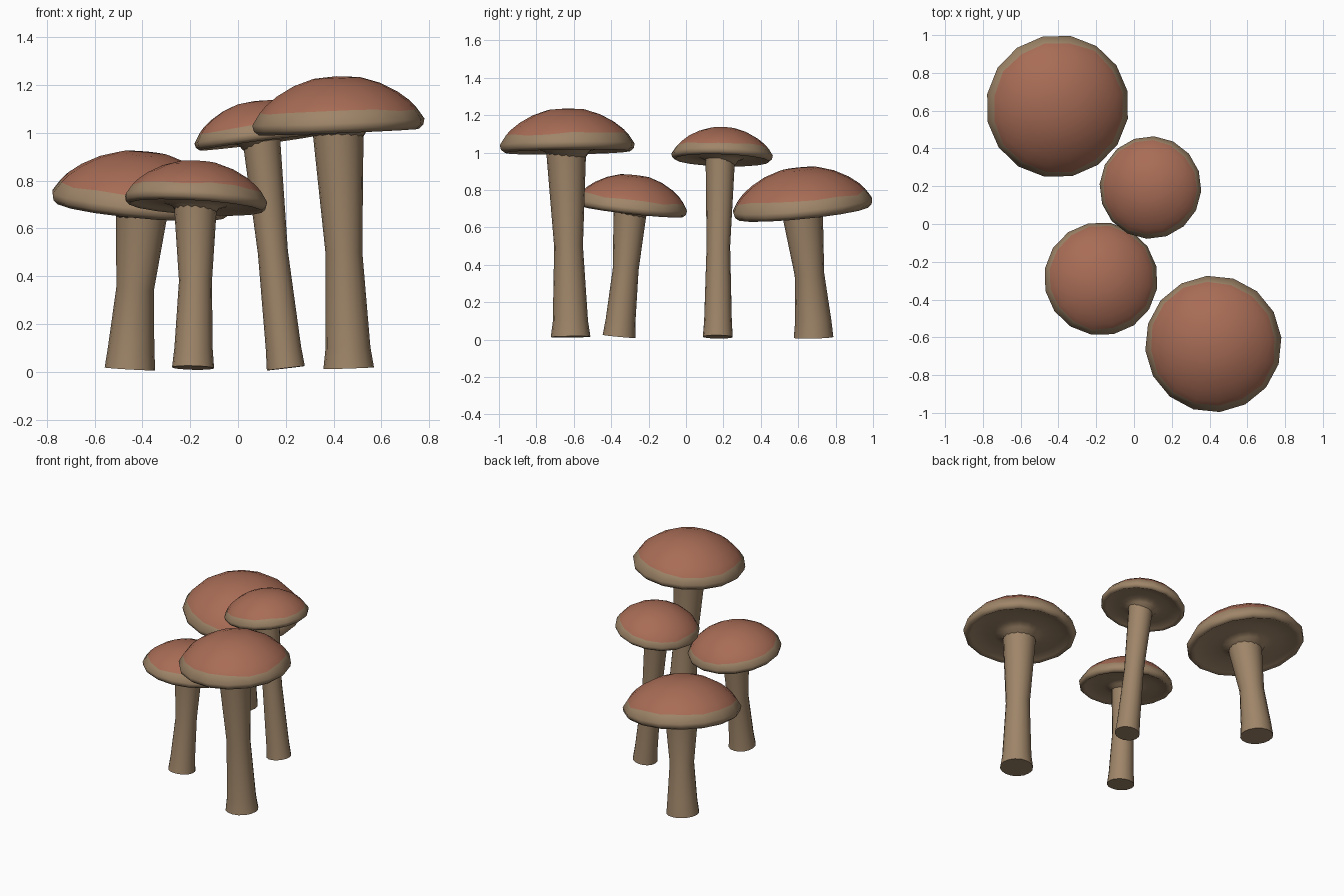
import bpy, bmesh, math, random
from mathutils import Vector

if "Cube" in bpy.data.objects:
    bpy.data.objects.remove(bpy.data.objects["Cube"])

random.seed(4)
SIDES = 16


def material(name, rgb):
    m = bpy.data.materials.new(name)
    m.diffuse_color = (*rgb, 1)
    m.use_nodes = True
    m.node_tree.nodes["Principled BSDF"].inputs["Base Color"].default_value = m.diffuse_color
    return m


RED = material("brick red", (0.39, 0.15, 0.092))
TAN = material("tan", (0.345, 0.235, 0.14))

# Cap profile from crown to gills as (radius, height), in units of the cap radius
CAP = [(0.27, 0.51), (0.5, 0.435), (0.7, 0.325), (0.84, 0.215), (0.92, 0.125),
       (1.0, 0.0), (0.985, -0.07), (0.93, -0.115), (0.87, -0.085),
       (0.65, -0.06), (0.45, -0.07), (0.33, -0.11), (0.27, -0.2)]
CROWN = 0.53
EDGE = 4          # profile point where the red skin ends


def finish(bm, name, mats, angle):
    bmesh.ops.recalc_face_normals(bm, faces=bm.faces)
    me = bpy.data.meshes.new(name)
    bm.to_mesh(me)
    bm.free()
    ob = bpy.data.objects.new(name, me)
    bpy.context.collection.objects.link(ob)
    for m in mats:
        me.materials.append(m)
    bpy.ops.object.select_all(action='DESELECT')
    ob.select_set(True)
    bpy.context.view_layer.objects.active = ob
    bpy.ops.object.shade_smooth_by_angle(angle=math.radians(angle))
    return ob


def bridge(bm, a, b, mat=0):
    for i in range(len(a)):
        j = (i + 1) % len(a)
        bm.faces.new((a[i], a[j], b[j], b[i])).material_index = mat


def make_cap(name, centre, radius, slope_x, slope_y):
    up = Vector((-slope_x, -slope_y, 1)).normalized()
    turn = Vector((0, 0, 1)).rotation_difference(up)
    phase = random.uniform(0, 0.4)
    bm = bmesh.new()

    def vert(x, y, z):
        return bm.verts.new(Vector(centre) + turn @ (Vector((x, y, z)) * radius))

    rings = []
    for k, (r, z) in enumerate(CAP):
        ring = []
        for i in range(SIDES):
            a = phase + 2 * math.pi * i / SIDES
            # wavy border between the red skin and the tan rim
            s = random.uniform(-0.025, 0.02) if k == EDGE else 0
            rr = r + s * 0.8
            ring.append(vert(rr * math.cos(a), rr * math.sin(a), z - s))
        rings.append(ring)
    top = vert(0, 0, CROWN)
    for i in range(SIDES):
        bm.faces.new((top, rings[0][i], rings[0][(i + 1) % SIDES]))
    for k in range(len(rings) - 1):
        bridge(bm, rings[k], rings[k + 1], 0 if k < EDGE else 1)
    bm.faces.new(rings[-1]).material_index = 1
    finish(bm, name, (RED, TAN), 75)


def make_stem(name, path):
    """path: (x, y, z, radius) from the foot upwards."""
    bm = bmesh.new()
    pts = [Vector(p[:3]) for p in path]
    rings = []
    for k, p in enumerate(pts):
        axis = pts[min(k + 1, len(pts) - 1)] - pts[max(k - 1, 0)]
        turn = Vector((0, 0, 1)).rotation_difference(axis.normalized())
        rings.append([bm.verts.new(p + turn @ Vector((
            path[k][3] * math.cos(2 * math.pi * i / SIDES),
            path[k][3] * math.sin(2 * math.pi * i / SIDES), 0)))
            for i in range(SIDES)])
    for a, b in zip(rings, rings[1:]):
        bridge(bm, a, b)
    bm.faces.new(rings[0])
    bm.faces.new(rings[-1])
    finish(bm, name, (TAN,), 50)


# name, cap centre, cap radius, cap slope in x and y, stem path
MUSHROOMS = [
    ("tall", (0.42, -0.635, 1.045), 0.362, 0.04, 0.015,
     [(0.463, -0.617, 0.015, 0.106), (0.46, -0.618, 0.10, 0.094),
      (0.443, -0.628, 0.50, 0.077), (0.42, -0.64, 0.98, 0.105),
      (0.42, -0.64, 1.07, 0.115)]),
    ("slim", (0.087, 0.193, 0.99), 0.272, 0.13, -0.03,
     [(0.20, 0.17, 0.015, 0.08), (0.19, 0.171, 0.10, 0.074),
      (0.146, 0.173, 0.50, 0.063), (0.10, 0.183, 0.95, 0.078),
      (0.095, 0.185, 1.01, 0.085)]),
    ("short", (-0.175, -0.29, 0.722), 0.302, -0.06, -0.11,
     [(-0.188, -0.358, 0.017, 0.088), (-0.186, -0.35, 0.10, 0.08),
      (-0.178, -0.322, 0.38, 0.069), (-0.178, -0.3, 0.67, 0.088),
      (-0.178, -0.298, 0.74, 0.095)]),
    ("wide", (-0.405, 0.623, 0.72), 0.38, -0.09, 0.1,
     [(-0.452, 0.682, 0.012, 0.106), (-0.447, 0.68, 0.10, 0.097),
      (-0.43, 0.66, 0.35, 0.079), (-0.405, 0.627, 0.64, 0.106),
      (-0.403, 0.625, 0.73, 0.115)]),
]
for name, centre, radius, sx, sy, path in MUSHROOMS:
    make_cap(name + "_mushroom_cap", centre, radius, sx, sy)
    make_stem(name + "_mushroom_stem", path)
